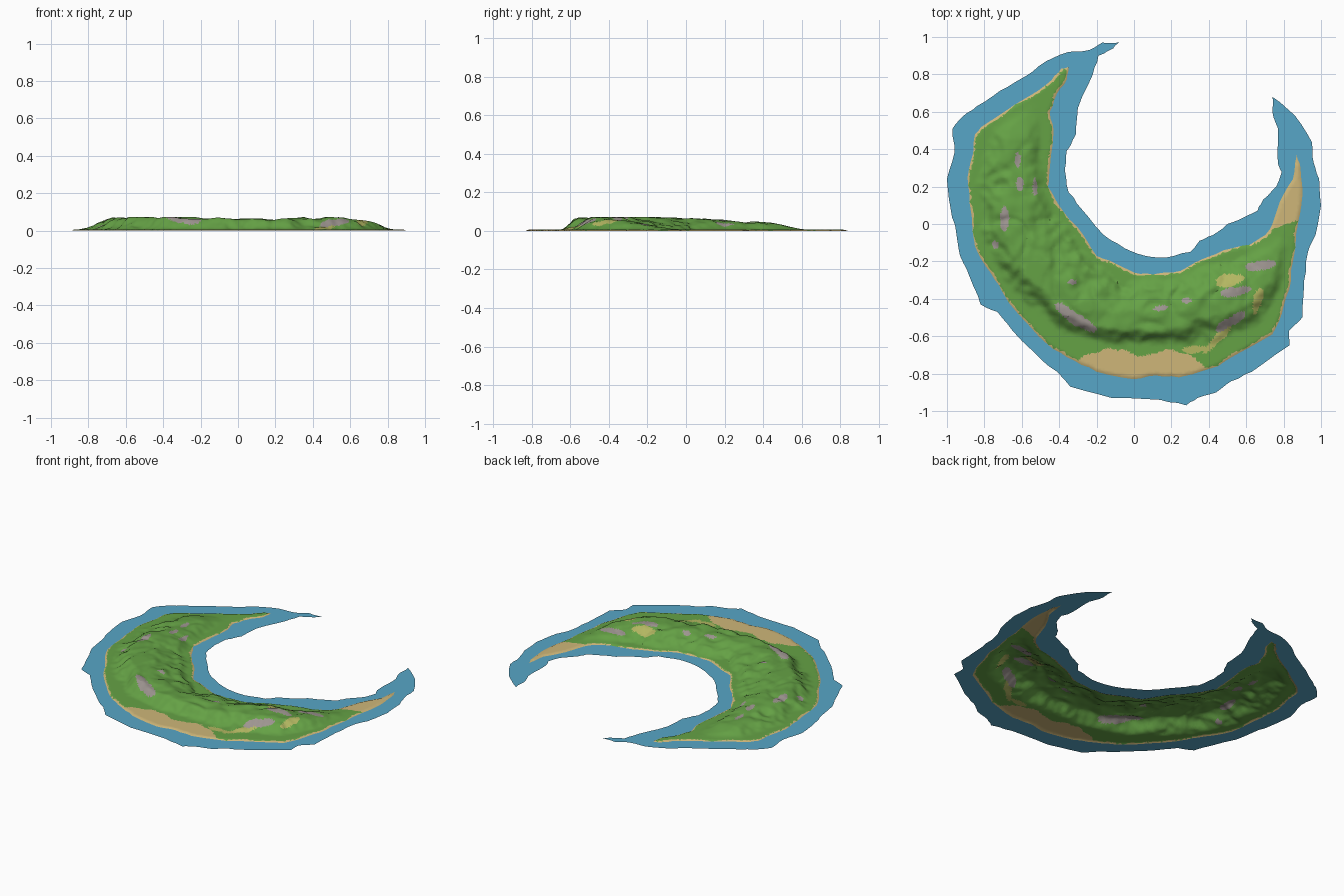
import bpy, math, random
from mathutils import Vector, noise
from mathutils.geometry import delaunay_2d_cdt

if "Cube" in bpy.data.objects:
    bpy.data.objects.remove(bpy.data.objects["Cube"])

random.seed(4)

# Shoreline of the shallow water, then of the land (counter-clockwise)
WATER = [(-.08, .97), (-.17, .97), (-.24, .93), (-.35, .92), (-.47, .87), (-.58, .79), (-.72, .71), (-.84, .63),
         (-.92, .57), (-.97, .51), (-.96, .38), (-1, .24), (-.98, .08), (-.95, -.05), (-.93, -.17), (-.88, -.28),
         (-.82, -.43), (-.73, -.47), (-.65, -.57), (-.49, -.73), (-.41, -.79), (-.34, -.87), (-.12, -.93),
         (.14, -.94), (.28, -.97), (.34, -.93), (.44, -.9), (.52, -.84), (.63, -.79), (.83, -.65), (.83, -.57),
         (.9, -.5), (.91, -.3), (.93, -.15), (.97, -.06), (1, .1), (.99, .24), (.96, .33), (.95, .44), (.86, .58),
         (.74, .68), (.74, .6), (.77, .51), (.77, .32), (.79, .28), (.76, .2), (.69, .13), (.66, .07), (.5, 0),
         (.42, -.06), (.35, -.09), (.3, -.15), (.17, -.18), (.06, -.17), (-.05, -.13), (-.16, -.06), (-.28, .08),
         (-.35, .17), (-.37, .29), (-.36, .39), (-.31, .48), (-.3, .62), (-.22, .8), (-.19, .9), (-.11, .94)]
LAND = [(-.35, .84), (-.39, .83), (-.44, .77), (-.55, .69), (-.8, .53), (-.85, .48), (-.86, .38), (-.89, .25),
        (-.88, .12), (-.85, -.12), (-.79, -.23), (-.72, -.33), (-.67, -.42), (-.51, -.6), (-.43, -.67),
        (-.32, -.73), (-.2, -.79), (0, -.83), (.12, -.81), (.24, -.82), (.45, -.76), (.58, -.68), (.74, -.59),
        (.79, -.48), (.83, -.35), (.85, -.2), (.88, .02), (.9, .15), (.89, .3), (.87, .37), (.85, .24),
        (.78, .12), (.74, 0), (.7, -.06), (.62, -.11), (.48, -.14), (.36, -.19), (.25, -.25), (.1, -.27),
        (0, -.26), (-.1, -.21), (-.2, -.17), (-.27, -.06), (-.38, .07), (-.46, .2), (-.45, .3), (-.43, .5),
        (-.45, .6), (-.41, .7), (-.36, .77)]
# Mountain spine: x, y, height, inner width, outer width
SPINE = [(-.6, .6, .004, .1, .13), (-.61, .45, .034, .13, .19), (-.62, .2, .05, .17, .22),
         (-.64, .0, .058, .24, .19), (-.57, -.22, .067, .28, .17), (-.36, -.43, .067, .27, .15),
         (-.1, -.53, .062, .24, .14), (.15, -.53, .056, .24, .14), (.38, -.48, .063, .26, .16),
         (.58, -.4, .066, .22, .16), (.71, -.27, .036, .15, .12), (.8, -.08, .004, .1, .08)]
# Bare patches: x, y, half length, half width, turn in degrees, material index
PATCHES = [(.54, -.36, .075, .025, 10, 2), (.68, -.22, .08, .026, 10, 2), (-.69, .02, .022, .07, 0, 2),
           (-.74, -.11, .02, .02, 0, 2), (-.61, .22, .022, .04, 0, 2), (-.62, .34, .016, .05, 0, 2),
           (-.53, .2, .012, .05, 0, 2), (.14, -.45, .04, .014, 10, 2), (.28, -.41, .03, .014, 0, 2),
           (-.32, -.5, .14, .03, -32, 2), (.52, -.52, .09, .025, 30, 2), (-.33, -.31, .025, .013, 0, 2),
           (.52, -.3, .085, .035, 10, 3), (.45, -.61, .11, .022, 45, 3), (.33, -.67, .07, .018, 5, 3),
           (.66, -.42, .025, .08, -15, 3)]
STEP = .011


def material(name, color):
    mat = bpy.data.materials.new(name)
    mat.diffuse_color = (*color, 1)
    mat.use_nodes = True
    mat.node_tree.nodes["Principled BSDF"].inputs["Base Color"].default_value = mat.diffuse_color
    return mat


def rough_loop(points, parts, amount):
    """Split each side and nudge the new points for a natural coast."""
    loop = []
    for a, b in zip(points, points[1:] + points[:1]):
        a, b = Vector(a), Vector(b)
        normal = Vector((b.y - a.y, a.x - b.x)).normalized()
        loop.append(a)
        for i in range(1, parts):
            loop.append(a.lerp(b, i / parts) + normal * random.uniform(-amount, amount))
    return loop


def inside(p, loop):
    hit = False
    for a, b in zip(loop, loop[1:] + loop[:1]):
        if (a.y > p.y) != (b.y > p.y) and p.x < a.x + (p.y - a.y) * (b.x - a.x) / (b.y - a.y):
            hit = not hit
    return hit


def nearest(p, a, b):
    d = b - a
    t = min(1, max(0, (p - a).dot(d) / d.length_squared))
    return (p - a - d * t).length, t


def coast_distance(p):
    return min(nearest(p, a, b)[0] for a, b in zip(land, land[1:] + land[:1]))


def height(p, coast):
    """Low shore shelf plus a ridge that is gentle inside and steep outside."""
    base = .006 * min(1, coast / .012)
    best = None
    for s, e in zip(SPINE, SPINE[1:]):
        dist, t = nearest(p, Vector(s[:2]), Vector(e[:2]))
        if best is None or dist < best[0]:
            best = (dist, [u + (v - u) * t for u, v in zip(s, e)])
    dist, (x, y, h, w_in, w_out) = best
    centre = Vector((.15, .25))
    outer = (p - centre).length > (Vector((x, y)) - centre).length
    width = w_out if outer else w_in
    q = Vector((p.x, p.y, 0))
    k = dist / width + .3 * noise.noise(q * 7) + .12 * noise.noise(q * 22)
    k = min(1, max(0, 1 - (k - .2) / .8))
    rise = k * k * (3 - 2 * k) if outer else k * (1.6 - .6 * k)
    gully = 1 - .3 * (1 - min(1, abs(noise.noise(q * 5 + Vector((3, 1, 7)))) * 5)) * (1 - k * .5)
    bumps = 1 + .12 * noise.noise(q * 14)
    shore = min(1, max(0, (coast - .02) / .06))
    return base + min(.066, h * rise * gully * bumps) * shore


def ground_material(p, coast):
    """0 grass, 1 sand, 2 rock, 3 dry grass."""
    wob = .02 * noise.noise(Vector((p.x * 12, p.y * 12, 0)))
    south = -.66 - 1.1 * max(0, abs(p.x - .02) - .17) ** 1.5 - .035 * math.exp(-((p.x - .05) / .08) ** 2)
    if coast < .009 + wob * .4 or (abs(p.x - .02) < .36 and p.y < south - .01 + wob):
        return 1
    if p.x > .65 and p.y > .5 * (p.x - .86) + .02 + wob:
        return 1
    for x, y, a, b, turn, index in PATCHES:
        c, s = math.cos(math.radians(turn)), math.sin(math.radians(turn))
        u, v = p.x - x, p.y - y
        if ((u * c + v * s) / a) ** 2 + ((v * c - u * s) / b) ** 2 < 1 + wob * 40:
            return index
    return 0


def build(name, faces, points, heights, mats, rule=None):
    used = sorted({i for f in faces for i in f})
    remap = {old: new for new, old in enumerate(used)}
    mesh = bpy.data.meshes.new(name)
    mesh.from_pydata([(points[i].x, points[i].y, heights[i]) for i in used], [],
                     [[remap[i] for i in f] for f in faces])
    for mat in mats:
        mesh.materials.append(mat)
    obj = bpy.data.objects.new(name, mesh)
    bpy.context.collection.objects.link(obj)
    if rule:
        for poly in mesh.polygons:
            p = poly.center.xy
            poly.material_index = rule(p, coast_distance(p))
    bpy.ops.object.select_all(action='DESELECT')
    obj.select_set(True)
    bpy.context.view_layer.objects.active = obj
    bpy.ops.object.shade_smooth_by_angle(angle=math.radians(35))


water = rough_loop(WATER, 3, .004)
land = rough_loop(LAND, 3, .004)

# Jittered terrain points inside the land
points = water + land
count = int(2 / STEP)
for i in range(count):
    for j in range(count):
        p = Vector((-1 + i * STEP + random.uniform(-.003, .003), -1 + j * STEP + random.uniform(-.003, .003)))
        if inside(p, land) and coast_distance(p) > .006:
            points.append(p)

# One continuous sheet, split at the shoreline
nw, nl = len(water), len(land)
edges = [(i, (i + 1) % nw) for i in range(nw)] + [(nw + i, nw + (i + 1) % nl) for i in range(nl)]
verts, _, tris, _, _, _ = delaunay_2d_cdt(points, edges, [], 1, 1e-6)
ground, sea = [], []
for tri in tris:
    mid = sum((verts[i] for i in tri), Vector((0, 0))) / len(tri)
    (ground if inside(mid, land) else sea).append(tri)
on_land = {i for f in ground for i in f}
heights = [height(v, coast_distance(v)) if i in on_land else 0 for i, v in enumerate(verts)]

build("shallow_water", sea, verts, [0] * len(verts), [material("water_blue", (.095, .38, .57))])
build("island_ground", ground, verts, heights,
      [material("grass_green", (.13, .36, .06)), material("sand", (.62, .47, .19)),
       material("rock_grey", (.34, .30, .28)), material("dry_grass", (.45, .47, .12))], ground_material)
